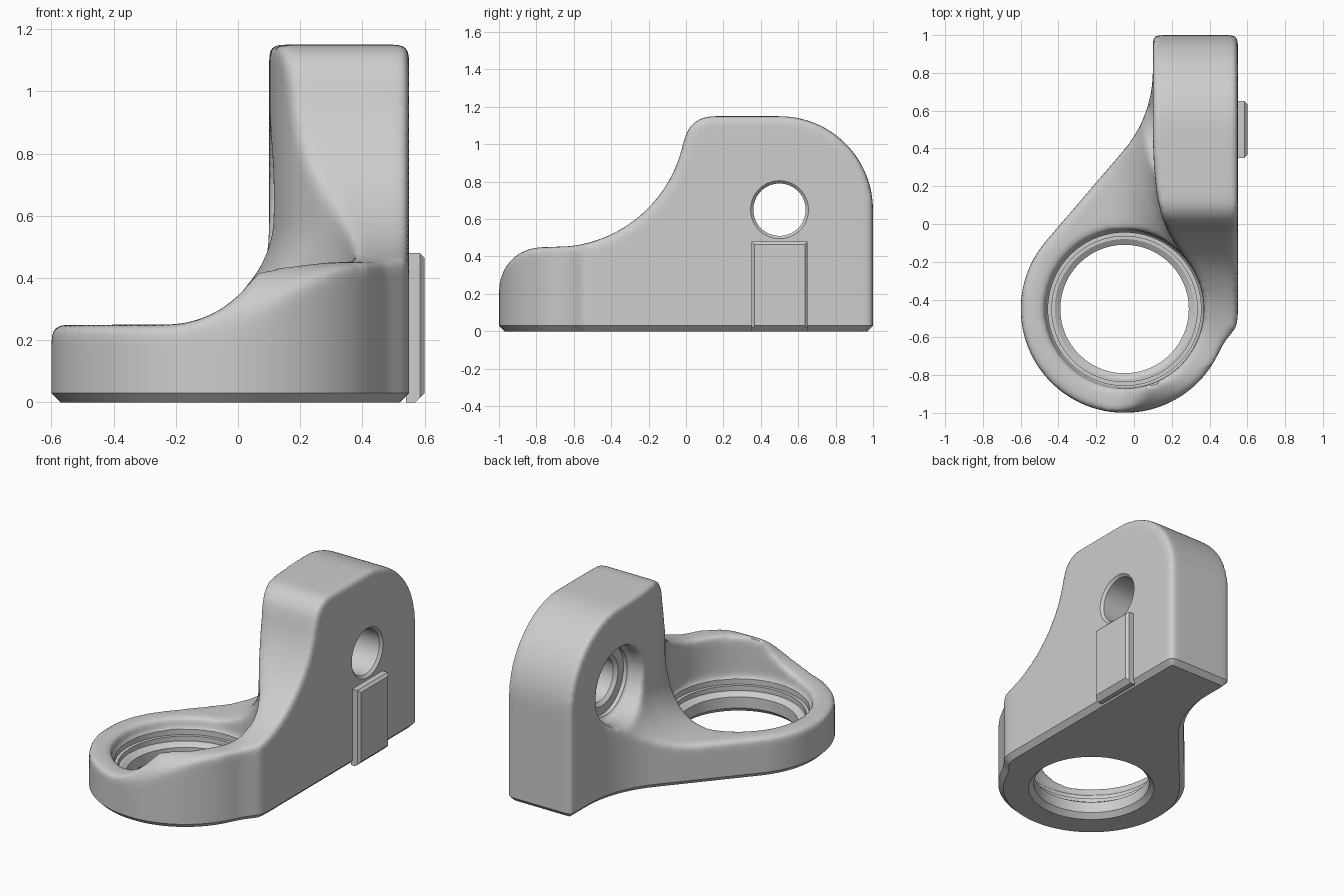
import bpy, bmesh, math

if "Cube" in bpy.data.objects:
    bpy.data.objects.remove(bpy.data.objects["Cube"])

steel = bpy.data.materials.new("grey_metal")
steel.use_nodes = True
GREY = (0.61, 0.61, 0.61, 1)
steel.diffuse_color = GREY
steel.node_tree.nodes["Principled BSDF"].inputs["Base Color"].default_value = GREY


def arc(cx, cy, r, start, end, n=16):
    angles = [math.radians(start + (end - start) * i / n) for i in range(n + 1)]
    return [(cx + r * math.cos(a), cy + r * math.sin(a)) for a in angles]


def loft(name, sections):
    """Skin a row of matching closed loops and cap both ends."""
    bm = bmesh.new()
    rows = [[bm.verts.new(p) for p in s] for s in sections]
    n = len(rows[0])
    for a, b in zip(rows, rows[1:]):
        for i in range(n):
            j = (i + 1) % n
            bm.faces.new((a[i], a[j], b[j], b[i]))
    bm.faces.new(rows[0])
    bm.faces.new(rows[-1])
    bmesh.ops.recalc_face_normals(bm, faces=bm.faces)
    mesh = bpy.data.meshes.new(name)
    bm.to_mesh(mesh)
    bm.free()
    mesh.materials.append(steel)
    obj = bpy.data.objects.new(name, mesh)
    bpy.context.collection.objects.link(obj)
    return obj


def turned_z(name, cx, cy, profile):
    return loft(name, [[(x, y, z) for x, y in arc(cx, cy, r, 0, 360, 96)[:-1]]
                       for r, z in profile])


def turned_x(name, cy, cz, profile):
    return loft(name, [[(x, y, z) for y, z in arc(cy, cz, r, 0, 360, 64)[:-1]]
                       for r, x in profile])


def boolean(obj, cutter, operation="DIFFERENCE"):
    cutter.hide_render = True
    m = obj.modifiers.new(cutter.name, "BOOLEAN")
    m.object, m.operation, m.solver = cutter, operation, "EXACT"


def bake(obj, helpers):
    """Apply all modifiers, then discard the helpers."""
    bpy.context.view_layer.update()
    graph = bpy.context.evaluated_depsgraph_get()
    mesh = bpy.data.meshes.new_from_object(obj.evaluated_get(graph))
    obj.modifiers.clear()
    obj.data = mesh
    for h in helpers:
        bpy.data.objects.remove(h)


RING_X, RING_Y = -0.05, -0.45

# Plan outline: eye ring, web and upright wall
plan = ([(0.55, 1), (0.1, 1)] + arc(-0.55, 0.81, 0.65, 0, -40.5)
        + arc(RING_X, RING_Y, 0.55, 139.5, 335, 64)
        + [(0.475, -0.63), (0.51, -0.585), (0.54, -0.55), (0.55, -0.5)])
body = loft("bracket_body", [[(x, y, z) for x, y in plan] for z in (-0.15, 1.4)])

# Side outline: low nose, concave sweep up to the wall, rounded back
side = ([(-1.2, -0.3), (-1.2, 0.2), (-1, 0.23)] + arc(-0.77, 0.22, 0.23, 170, 95, 10)
        + arc(-0.7, 1.15, 0.7, -84, -12, 28) + arc(0.14, 1.0, 0.15, 168, 90, 8)
        + arc(0.5, 0.65, 0.5, 90, 0, 24) + [(1, -0.3)])
side_form = loft("side_form", [[(x, y, z) for y, z in side] for x in (-1, 1)])

# Clearance over the ring and web, swept along the inner wall face
inner = [(-1.2, 1.5), (-1.2, 0.25)] + arc(-0.23, 0.58, 0.33, -90, 0) + [(0.1, 1.5)]
path = [(1.2, 0), (0.45, 0), (0.3, 0.006), (0.15, 0.022), (0.05, 0.045), (-0.03, 0.075),
        (-0.1, 0.115), (-0.15, 0.15), (-0.4, 0.15), (-0.5, 0), (-1.2, 0)]
clearance = loft("clearance", [[(x + (s if x > -1 else 0), y, z) for x, z in inner]
                               for y, s in path])

# Soft-edged recesses around the ring bore and the wall hole
ring_recess = turned_z("ring_recess", RING_X, RING_Y, [(0.42, 0.17), (0.42, 1.5)])
wall_recess = turned_x("wall_recess", 0.5, 0.65, [(0.235, -1), (0.235, 0.22)])

boolean(body, side_form, "INTERSECT")
for cutter in (clearance, ring_recess, wall_recess):
    boolean(body, cutter)

# Round every cast edge
remesh = body.modifiers.new("even_mesh", "REMESH")
remesh.mode, remesh.voxel_size = "VOXEL", 0.015
smooth = body.modifiers.new("round_edges", "SMOOTH")
smooth.factor, smooth.iterations = 0.5, 22
bake(body, [side_form, clearance, ring_recess, wall_recess])

# Flat underside with a chamfered rim
bm = bmesh.new()
bm.from_mesh(body.data)
bmesh.ops.bisect_plane(bm, geom=bm.verts[:] + bm.edges[:] + bm.faces[:], dist=0.001,
                       plane_co=(0, 0, 0.03), plane_no=(0, 0, 1), clear_inner=True)
bm.normal_update()
rim_edges = [e for e in bm.edges if e.is_boundary]
inward = {v: -v.normal.copy() for e in rim_edges for v in e.verts}
extruded = bmesh.ops.extrude_edge_only(bm, edges=rim_edges)["geom"]
for v in [g for g in extruded if isinstance(g, bmesh.types.BMVert)]:
    top = next(e.other_vert(v) for e in v.link_edges if e.other_vert(v) in inward)
    n = inward[top]
    n.z = 0
    v.co = top.co + n.normalized() * 0.03
    v.co.z = 0
bmesh.ops.holes_fill(bm, edges=[e for e in bm.edges if e.is_boundary], sides=0)
bmesh.ops.recalc_face_normals(bm, faces=bm.faces)
if bm.calc_volume(signed=True) < 0:
    bmesh.ops.reverse_faces(bm, faces=bm.faces)
bm.to_mesh(body.data)
bm.free()

# Machined stepped bore and wall hole
bore = turned_z("bore", RING_X, RING_Y, [
    (0.41, -0.04), (0.34, 0.03), (0.34, 0.10), (0.37, 0.12), (0.385, 0.12),
    (0.385, 0.15), (0.405, 0.15), (0.405, 0.22)])
wall_hole = turned_x("wall_hole", 0.5, 0.65, [
    (0.215, -0.2), (0.215, 0.235), (0.16, 0.235), (0.14, 0.255), (0.14, 0.535), (0.165, 0.56)])
boolean(body, bore)
boolean(body, wall_hole)
bake(body, [bore, wall_hole])

# Raised pad with chamfered edges on the outer wall face
pad_loops = [(0.54, 0.15, 0, 0.48), (0.57, 0.15, 0, 0.48),
             (0.585, 0.15, 0.015, 0.48), (0.6, 0.135, 0.03, 0.465)]
pad = loft("side_pad", [[(x, 0.5 - w, lo), (x, 0.5 + w, lo), (x, 0.5 + w, hi), (x, 0.5 - w, hi)]
                        for x, w, lo, hi in pad_loops])

# Smooth the cast surfaces, keep machined edges crisp
bpy.ops.object.select_all(action="DESELECT")
body.select_set(True)
bpy.context.view_layer.objects.active = body
bpy.ops.object.shade_smooth_by_angle(angle=math.radians(30))
